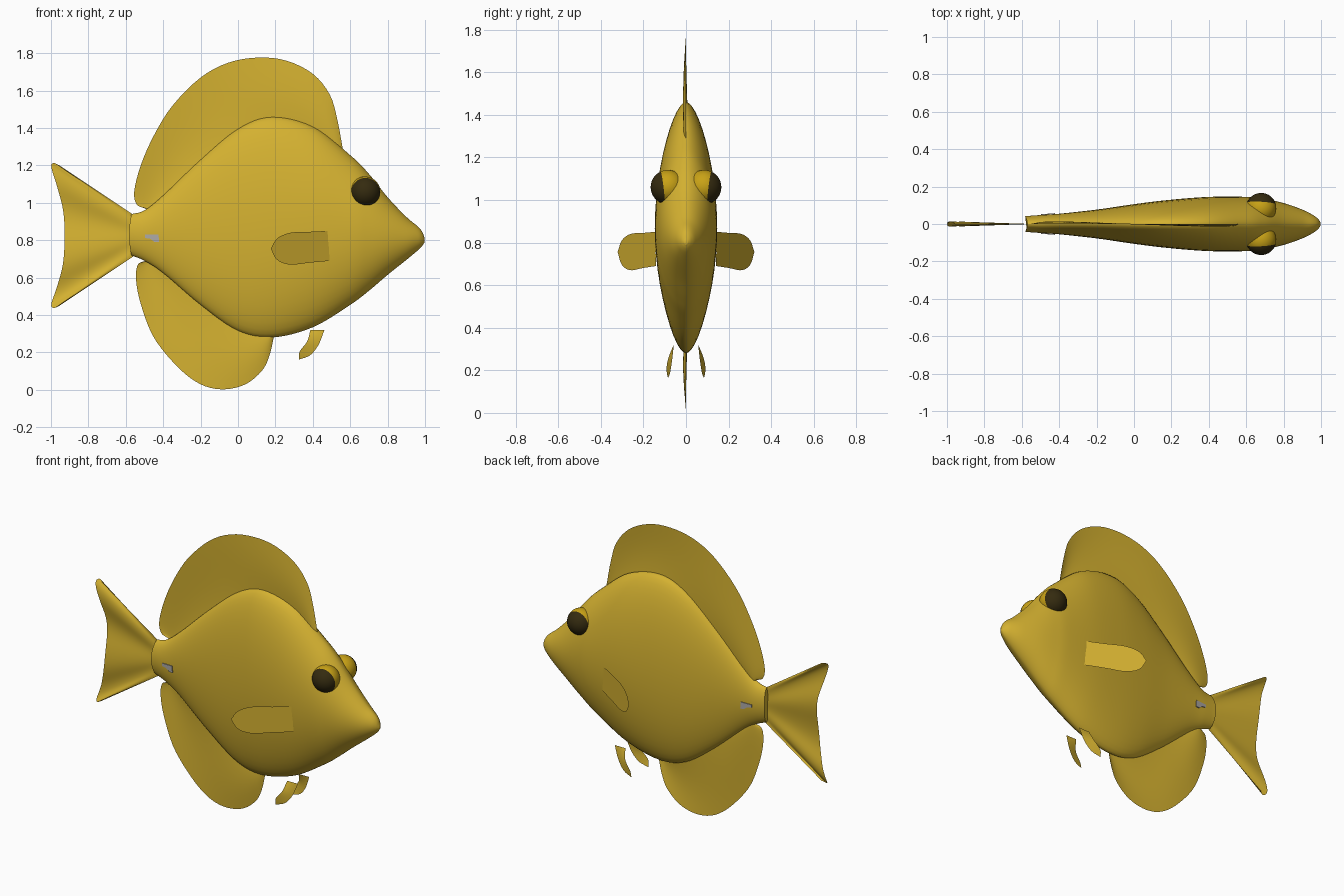
import bpy, bmesh, math
from mathutils import Vector

if "Cube" in bpy.data.objects:
    bpy.data.objects.remove(bpy.data.objects["Cube"])


def material(name, rgb):
    m = bpy.data.materials.new(name)
    m.diffuse_color = (*rgb, 1)
    m.use_nodes = True
    m.node_tree.nodes["Principled BSDF"].inputs["Base Color"].default_value = m.diffuse_color
    return m


YELLOW = material("fish yellow", (0.66, 0.44, 0.03))
GOLD = material("eye gold", (0.58, 0.36, 0.008))
DARK = material("eye dark", (0.035, 0.024, 0.005))
GREY = material("spine grey", (0.42, 0.40, 0.38))


def curve(pts, n):
    """Resample a smooth curve through pts into n + 1 points."""
    p = [Vector(q) for q in pts]
    p = [2 * p[0] - p[1]] + p + [2 * p[-1] - p[-2]]
    segs, out = len(pts) - 1, []
    for i in range(n + 1):
        s = i / n * segs
        k = min(int(s), segs - 1)
        t = s - k
        a, b, c, d = p[k:k + 4]
        out.append(0.5 * (2 * b + (c - a) * t + (2 * a - 5 * b + 4 * c - d) * t * t
                          + (3 * b - a - 3 * c + d) * t ** 3))
    return out


def add_object(name, bm, mats, mirror=False, angle=50):
    bmesh.ops.recalc_face_normals(bm, faces=bm.faces[:])
    me = bpy.data.meshes.new(name)
    bm.to_mesh(me)
    bm.free()
    for m in mats:
        me.materials.append(m)
    ob = bpy.data.objects.new(name, me)
    bpy.context.collection.objects.link(ob)
    bpy.ops.object.select_all(action='DESELECT')
    bpy.context.view_layer.objects.active = ob
    ob.select_set(True)
    bpy.ops.object.shade_smooth_by_angle(angle=math.radians(angle))
    if mirror:
        mod = ob.modifiers.new("mirror", 'MIRROR')
        mod.use_axis = (False, True, False)
        mod.use_mirror_merge = False
    return ob


def skin(bm, rows, closed=False):
    """Bridge rows of points with quads; returns the vertex rows."""
    vs = [[bm.verts.new(p) for p in r] for r in rows]
    m = len(vs[0])
    for a, b in zip(vs, vs[1:]):
        for j in range(m if closed else m - 1):
            k = (j + 1) % m
            bm.faces.new((a[j], a[k], b[k], b[j]))
    return vs


def fin(name, inner, outer, depth, n=40, rows=8, mirror=False):
    """Thin sheet between two (x, z) edges; depth(u, v, x, z) gives y."""
    a, b = curve(inner, n), curve(outer, n)
    grid = []
    for r in range(rows + 1):
        v = r / rows
        row = []
        for i in range(n + 1):
            x, z = a[i].lerp(b[i], v)
            row.append((x, depth(i / n, v, x, z), z))
        grid.append(row)
    bm = bmesh.new()
    skin(bm, grid)
    return add_object(name, bm, [YELLOW], mirror)


# Body: lens-shaped sections as (x, top, bottom, half width)
SECTIONS = [
    (-0.57, 0.94, 0.72, 0.043), (-0.5, 0.96, 0.69, 0.048), (-0.4, 1.04, 0.625, 0.055),
    (-0.2, 1.23, 0.455, 0.077), (0.0, 1.395, 0.315, 0.106), (0.18, 1.46, 0.28, 0.128),
    (0.4, 1.41, 0.335, 0.145), (0.6, 1.255, 0.455, 0.145), (0.7, 1.155, 0.53, 0.134),
    (0.8, 1.03, 0.615, 0.112), (0.9, 0.925, 0.695, 0.077), (0.96, 0.875, 0.745, 0.046),
    (0.985, 0.845, 0.77, 0.026), (0.998, 0.81, 0.79, 0.008)]
SIDES = 48
rings = []
for x, top, bot, w in curve(SECTIONS, 78):
    ring = []
    for j in range(SIDES):
        t = 2 * math.pi * j / SIDES
        c, s = math.cos(t), math.sin(t)
        bulge = -0.012 * (1 - s * s) if x < -0.569 else 0
        ring.append((x + bulge, math.copysign(abs(c) ** 1.15, c) * w,
                     (top + bot) / 2 + s * (top - bot) / 2))
    rings.append(ring)
bm = bmesh.new()
vs = skin(bm, rings, closed=True)
bm.faces.new(vs[0])
bm.faces.new(vs[-1])
add_object("body", bm, [YELLOW])

# Dorsal and anal fins: gently waved sheets rooted inside the body
wave = lambda u, v, x, z: 0.014 * math.sin(math.pi * v) * math.sin(5 * u + 0.6)
fin("dorsal_fin",
    [(-0.47, 0.93), (-0.36, 1.02), (-0.25, 1.12), (-0.1, 1.25), (0.05, 1.34), (0.2, 1.37),
     (0.35, 1.33), (0.45, 1.27), (0.53, 1.2)],
    [(-0.49, 0.97), (-0.54, 0.99), (-0.555, 1.06), (-0.52, 1.2), (-0.45, 1.36), (-0.35, 1.52),
     (-0.2, 1.67), (-0.05, 1.75), (0.11, 1.777), (0.26, 1.76), (0.4, 1.69), (0.49, 1.58),
     (0.53, 1.45), (0.56, 1.29)], wave, n=52)
fin("anal_fin",
    [(-0.46, 0.72), (-0.38, 0.65), (-0.28, 0.57), (-0.15, 0.47), (0, 0.38), (0.1, 0.35), (0.18, 0.34)],
    [(-0.49, 0.69), (-0.535, 0.67), (-0.545, 0.59), (-0.52, 0.46), (-0.45, 0.28), (-0.32, 0.12),
     (-0.2, 0.03), (-0.08, 0.003), (0.04, 0.03), (0.13, 0.105), (0.17, 0.19), (0.195, 0.3)],
    wave, n=48)

# Tail fin: folds fan out toward the concave trailing edge
fin("tail_fin",
    [(-0.55, 0.93), (-0.55, 0.86), (-0.55, 0.79), (-0.55, 0.72)],
    [(-0.955, 1.2), (-0.985, 1.213), (-0.998, 1.19), (-0.965, 1.08), (-0.935, 0.96),
     (-0.927, 0.83), (-0.935, 0.68), (-0.965, 0.56), (-0.998, 0.46), (-0.985, 0.438), (-0.955, 0.45)],
    lambda u, v, x, z: 0.013 * v * math.sin(6 * math.pi * u), n=60)

# Pectoral fins: flat paddles swept outward and back
fin("pectoral_fin",
    [(0.48, 0.85), (0.38, 0.845), (0.28, 0.84), (0.21, 0.81), (0.175, 0.755)],
    [(0.49, 0.69), (0.38, 0.68), (0.28, 0.67), (0.21, 0.695), (0.175, 0.755)],
    lambda u, v, x, z: 0.14 + (0.49 - x) * 0.575, n=24, rows=4, mirror=True)

# Pelvic fins: small curved blades below the belly
fin("pelvic_fin",
    [(0.387, 0.32), (0.37, 0.26), (0.33, 0.205), (0.325, 0.165)],
    [(0.462, 0.32), (0.43, 0.24), (0.385, 0.185), (0.325, 0.162)],
    lambda u, v, x, z: 0.057 + 0.028 * u + 0.018 * (1 - v) * math.sin(math.pi * u),
    n=16, rows=4, mirror=True)

# Eyes: gold balls with a dark outward cap
axis = Vector((0.06, 1, -0.12)).normalized()
bm = bmesh.new()
bmesh.ops.create_uvsphere(bm, u_segments=32, v_segments=20, radius=0.081)
turn = Vector((0, 0, 1)).rotation_difference(axis)
for v in bm.verts:
    v.co = turn @ v.co
for f in bm.faces:
    f.material_index = int(f.calc_center_median().normalized().dot(axis) > 0.31)
bmesh.ops.translate(bm, verts=bm.verts[:], vec=(0.68, 0.085, 1.06))
add_object("eye", bm, [GOLD, DARK], mirror=True)

# Tail spines: thin grey plates beside the tail root
outline = [(-0.497, 0.83), (-0.425, 0.832), (-0.422, 0.79), (-0.445, 0.79), (-0.47, 0.808), (-0.497, 0.812)]
bm = bmesh.new()
plate = [[(x, 0.053 + (x + 0.46) * 0.07 + d, z) for x, z in outline] for d in (-0.005, 0.002)]
vs = skin(bm, plate, closed=True)
bm.faces.new(vs[0])
bm.faces.new(vs[1])
add_object("tail_spine", bm, [GREY], mirror=True, angle=30)
